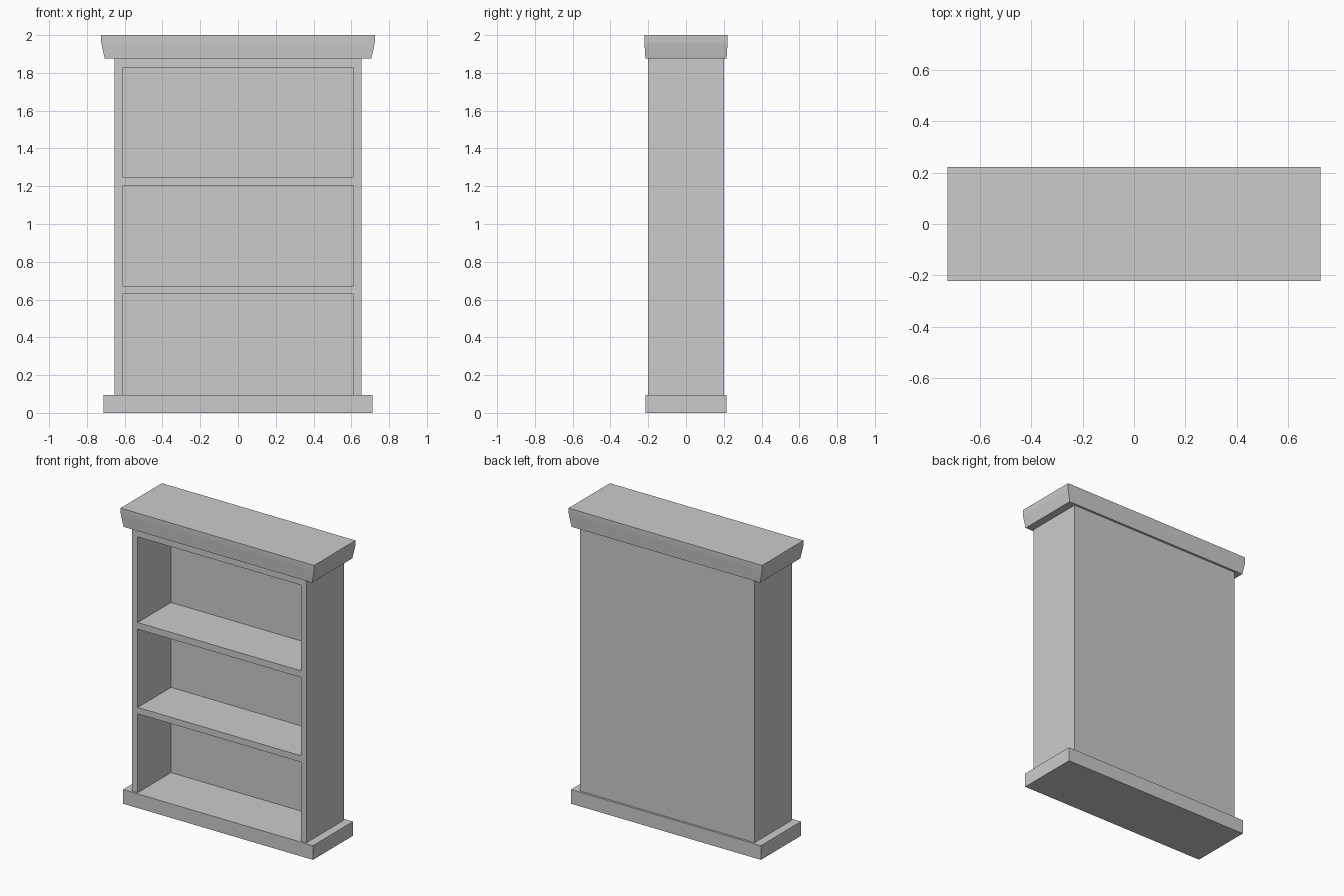
import bpy
import bmesh
import math

if "Cube" in bpy.data.objects:
    bpy.data.objects.remove(bpy.data.objects["Cube"])


def loft(name, rings):
    """Closed solid through rectangular rings of (half_x, half_y, z), bottom to top."""
    bm = bmesh.new()
    loops = [[bm.verts.new((sx * hx, sy * hy, z))
              for sx, sy in ((-1, -1), (1, -1), (1, 1), (-1, 1))]
             for hx, hy, z in rings]
    bm.faces.new(loops[0][::-1])
    bm.faces.new(loops[-1])
    for low, high in zip(loops, loops[1:]):
        for i in range(4):
            j = (i + 1) % 4
            bm.faces.new((low[i], low[j], high[j], high[i]))
    mesh = bpy.data.meshes.new(name)
    bm.to_mesh(mesh)
    bm.free()
    obj = bpy.data.objects.new(name, mesh)
    bpy.context.collection.objects.link(obj)
    return obj


def box(name, hx, hy, z0, z1):
    return loft(name, [(hx, hy, z0), (hx, hy, z1)])


# Plinth, whose top is also the floor of the lowest compartment
box("plinth", 0.711, 0.214, 0.0, 0.096)

# Cabinet body with three compartments cut in from the front
body = box("cabinet_body", 0.654, 0.2, 0.096, 1.876)
for i, (z0, z1) in enumerate([(0.0, 0.63), (0.673, 1.203), (1.248, 1.828)]):
    cutter = box(f"compartment_cutter_{i}", 0.611, 0.2, z0, z1)
    cutter.location.y = -0.044
    cutter.hide_render = True
    mod = body.modifiers.new("compartment", "BOOLEAN")
    mod.operation = "DIFFERENCE"
    mod.solver = "EXACT"
    mod.object = cutter
    bpy.context.view_layer.objects.active = body
    bpy.ops.object.modifier_apply(modifier=mod.name)
    bpy.data.objects.remove(cutter)

# Crown: flared cornice with a short upright lip
crown = loft("crown", [(0.706, 0.215, 1.876), (0.722, 0.2195, 1.95),
                       (0.725, 0.221, 1.968), (0.725, 0.221, 2.0)])
bpy.ops.object.select_all(action="DESELECT")
crown.select_set(True)
bpy.context.view_layer.objects.active = crown
bpy.ops.object.shade_smooth_by_angle(angle=math.radians(30))
